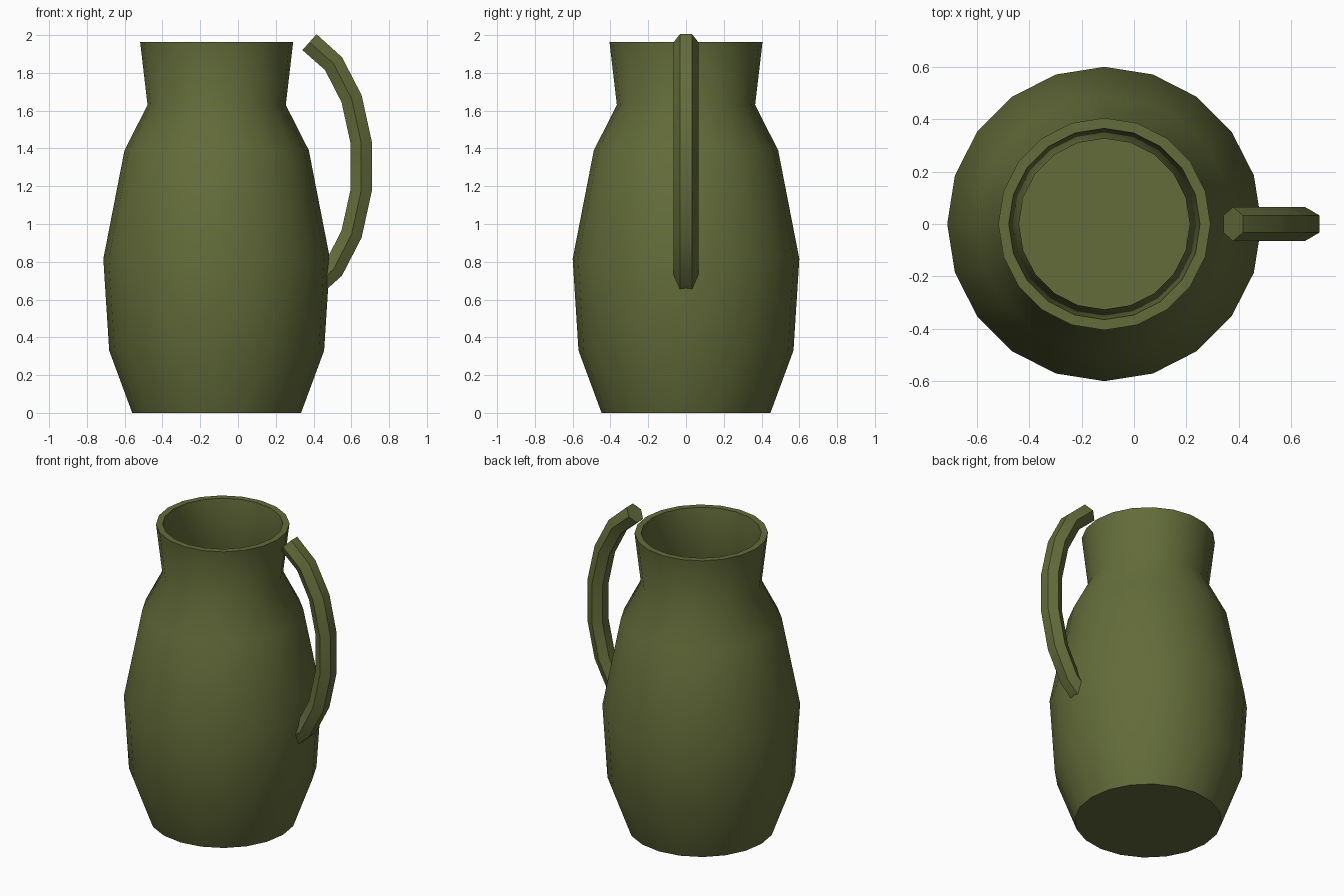
import bpy, bmesh, math
from mathutils import Vector

if "Cube" in bpy.data.objects:
    bpy.data.objects.remove(bpy.data.objects["Cube"])

olive = bpy.data.materials.new("olive_glaze")
olive.diffuse_color = (0.125, 0.15, 0.042, 1)
olive.use_nodes = True
olive.node_tree.nodes["Principled BSDF"].inputs["Base Color"].default_value = olive.diffuse_color


def skin(name, rings, join_ends=False):
    """Bridge a list of equal-sized point rings and cap both ends."""
    bm = bmesh.new()
    loops = [[bm.verts.new(p) for p in ring] for ring in rings]
    n = len(loops[0])
    for a, b in zip(loops, loops[1:]):
        for i in range(n):
            j = (i + 1) % n
            bm.faces.new((a[i], a[j], b[j], b[i]))
    bm.faces.new(loops[0])
    bm.faces.new(loops[-1])
    bmesh.ops.recalc_face_normals(bm, faces=bm.faces)
    mesh = bpy.data.meshes.new(name)
    bm.to_mesh(mesh)
    bm.free()
    mesh.materials.append(olive)
    obj = bpy.data.objects.new(name, mesh)
    bpy.context.collection.objects.link(obj)
    bpy.ops.object.select_all(action='DESELECT')
    obj.select_set(True)
    bpy.context.view_layer.objects.active = obj
    bpy.ops.object.shade_smooth_by_angle(angle=math.radians(42))
    return obj


# Jug body: outer profile up to the rim, then back down the inner wall to the floor
outer = [(0.447, 0), (0.569, 0.33), (0.60, 0.815), (0.488, 1.39), (0.366, 1.63), (0.405, 1.963)]
inner = [(r - 0.04, max(z, 0.04)) for r, z in reversed(outer)]
SIDES, CX = 20, -0.113
skin("jug_body", [[(CX + r * math.cos(math.tau * i / SIDES), r * math.sin(math.tau * i / SIDES), z)
                   for i in range(SIDES)] for r, z in outer + inner])

# Handle: hexagonal section swept along an elliptical arc, lower end sunk into the body
rings = []
path = [Vector((0.267 + 0.392 * math.cos(t), 0, 1.305 + 0.686 * math.sin(t)))
        for t in (math.radians(73.5 - 21 * k) for k in range(8))]
for k, p in enumerate(path):
    tangent = (path[min(k + 1, 7)] - path[max(k - 1, 0)]).normalized()
    side = Vector((0, 1, 0))
    out = side.cross(tangent)
    rings.append([p + 0.065 * (side * math.cos(a) + out * math.sin(a))
                  for a in (math.tau * i / 6 for i in range(6))])
skin("handle", rings)
